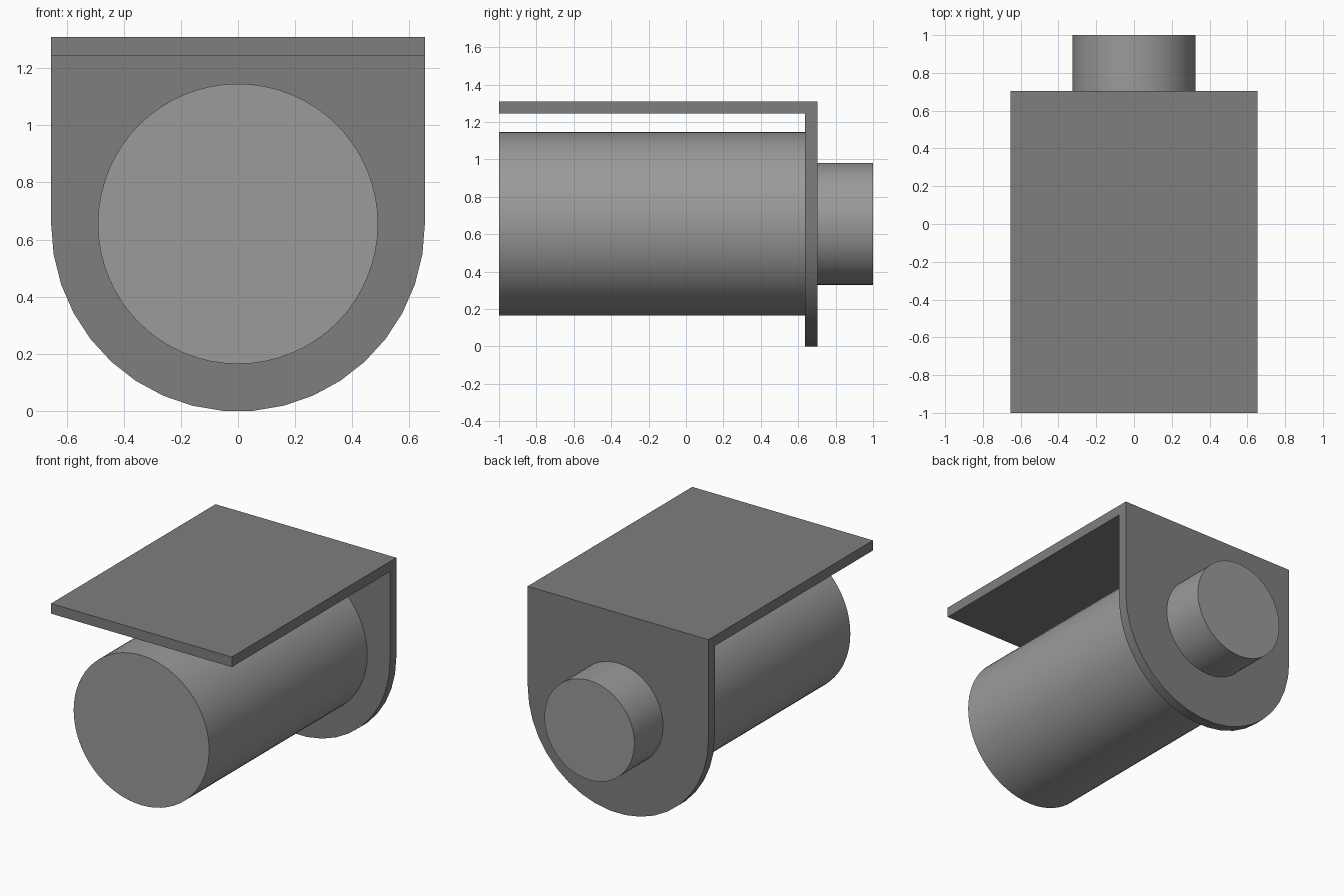
import bpy, bmesh, math

if "Cube" in bpy.data.objects:
    bpy.data.objects.remove(bpy.data.objects["Cube"])

R = 0.655            # bracket half width and axle height
Y_IN, Y_OUT = 0.637, 0.703
T = Y_OUT - Y_IN     # sheet thickness


def grey(name, value):
    mat = bpy.data.materials.new(name)
    mat.diffuse_color = (value, value, value, 1)
    mat.use_nodes = True
    mat.node_tree.nodes["Principled BSDF"].inputs["Base Color"].default_value = mat.diffuse_color
    return mat


def finish(obj, mat):
    obj.data.materials.append(mat)
    bpy.ops.object.select_all(action='DESELECT')
    obj.select_set(True)
    bpy.context.view_layer.objects.active = obj
    bpy.ops.object.shade_smooth_by_angle(angle=math.radians(30))


def cylinder(name, radius, y0, y1, mat):
    bpy.ops.mesh.primitive_cylinder_add(
        vertices=64, radius=radius, depth=y1 - y0,
        location=(0, (y0 + y1) / 2, R), rotation=(math.pi / 2, 0, 0))
    obj = bpy.context.object
    obj.name = name
    finish(obj, mat)


dark = grey("dark_grey", 0.21)
mid = grey("mid_grey", 0.325)

# Bracket: round-bottomed back plate, with the top strip drawn forward as a shelf
bm = bmesh.new()
arc = [math.pi + math.pi * i / 19 for i in range(20)]
drop = R / math.cos(math.pi / 38)   # lets the flat bottom facet rest on z = 0
outline = [(R * math.cos(a), R + drop * math.sin(a)) for a in arc] + [(R, 2 * R), (-R, 2 * R)]
front = bm.faces.new([bm.verts.new((x, Y_IN, z)) for x, z in outline])
ext = bmesh.ops.extrude_face_region(bm, geom=[front], use_keep_orig=True)
for v in ext['geom']:
    if isinstance(v, bmesh.types.BMVert):
        v.co.y = Y_OUT
bmesh.ops.bisect_plane(bm, geom=bm.verts[:] + bm.edges[:] + bm.faces[:],
                       plane_co=(0, 0, 2 * R - T), plane_no=(0, 0, 1))
strip = [f for f in bm.faces
         if all(abs(v.co.y - Y_IN) < 1e-4 and v.co.z > 2 * R - T - 1e-4 for v in f.verts)]
for f in bmesh.ops.extrude_discrete_faces(bm, faces=strip)['faces']:
    for v in f.verts:
        v.co.y = -1
bmesh.ops.dissolve_limit(bm, angle_limit=math.radians(1), verts=bm.verts[:], edges=bm.edges[:])
bmesh.ops.recalc_face_normals(bm, faces=bm.faces[:])
mesh = bpy.data.meshes.new("mounting_bracket")
bm.to_mesh(mesh)
bm.free()
bracket = bpy.data.objects.new("mounting_bracket", mesh)
bpy.context.collection.objects.link(bracket)
finish(bracket, dark)

# Large body in front of the plate and small stub behind it
cylinder("main_cylinder", 0.491, -1, Y_IN, mid)
cylinder("rear_stub", 0.326, Y_OUT, 1, mid)
